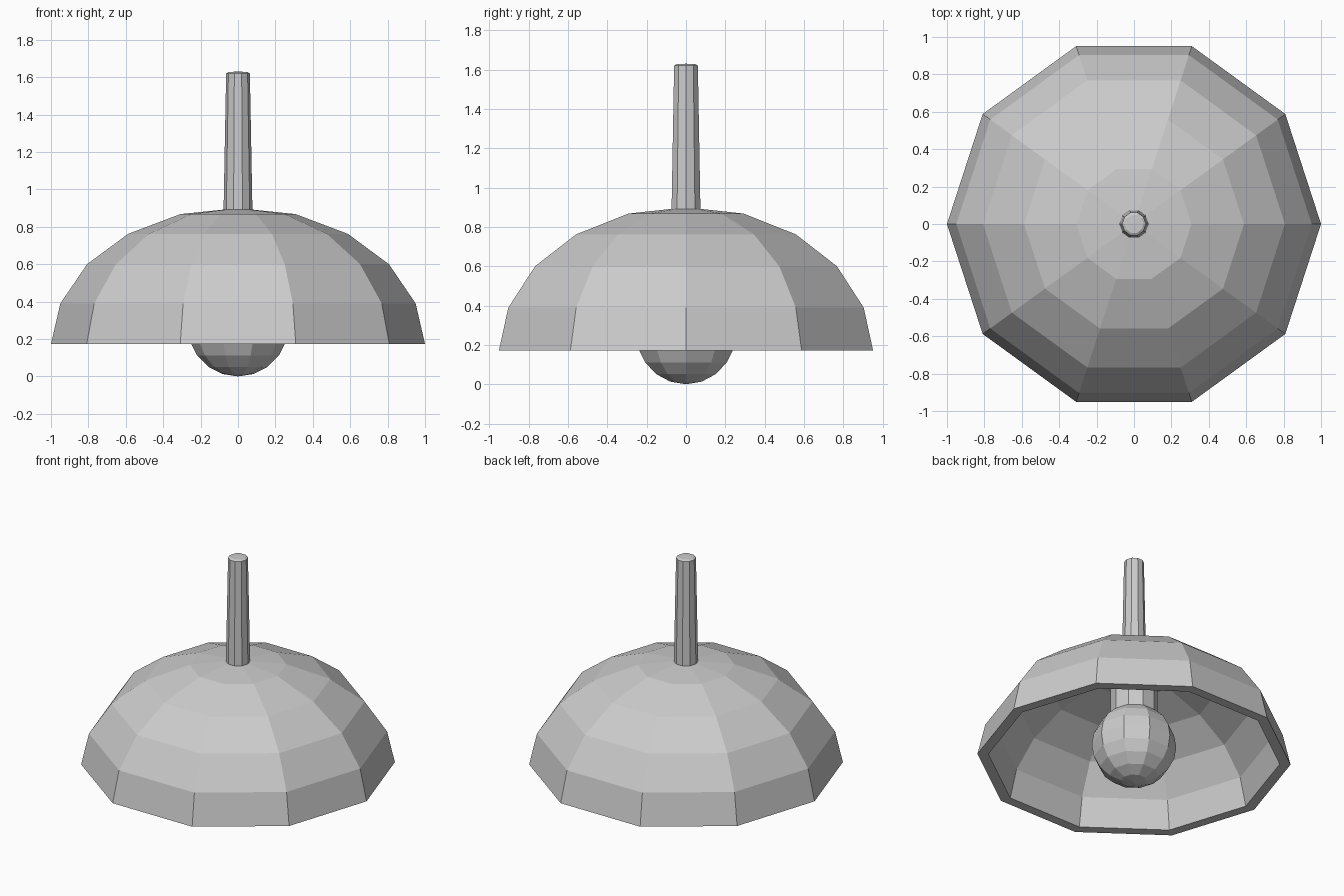
import bpy, bmesh, math

if "Cube" in bpy.data.objects:
    bpy.data.objects.remove(bpy.data.objects["Cube"])

SIDES = 10


def lathe(name, profile, closed=False):
    """Spin (radius, z) points around the z axis; radius 0 makes a pole."""
    bm = bmesh.new()
    rings = []
    for r, z in profile:
        if r == 0:
            rings.append([bm.verts.new((0, 0, z))] * SIDES)
        else:
            rings.append([bm.verts.new((r * math.cos(math.tau * i / SIDES),
                                        r * math.sin(math.tau * i / SIDES), z))
                          for i in range(SIDES)])
    pairs = list(zip(rings, rings[1:]))
    if closed:
        pairs.append((rings[-1], rings[0]))
    for a, b in pairs:
        for i in range(SIDES):
            j = (i + 1) % SIDES
            corners = list(dict.fromkeys([a[i], a[j], b[j], b[i]]))
            if len(corners) > 2:
                bm.faces.new(corners)
    bmesh.ops.recalc_face_normals(bm, faces=bm.faces)
    mesh = bpy.data.meshes.new(name)
    bm.to_mesh(mesh)
    bm.free()
    obj = bpy.data.objects.new(name, mesh)
    bpy.context.collection.objects.link(obj)
    return obj


# Faceted dome with a thick wall: outer skin up, inner skin back down
outer = [(1.0, 0.173), (0.95, 0.39), (0.807, 0.60), (0.588, 0.762),
         (0.308, 0.868), (0, 0.90)]
inner = [(0, 0.83), (0.288, 0.80), (0.546, 0.704), (0.75, 0.558),
         (0.883, 0.368), (0.93, 0.173)]
lathe("lamp_shade", outer + inner, closed=True)

# Tapered hanging stem with a slightly domed top
lathe("stem", [(0, 0.85), (0.077, 0.85), (0.077, 0.90), (0.0635, 1.62),
               (0.05, 1.628), (0, 1.63)])

# Socket between the dome and the bulb
lathe("bulb_socket", [(0, 0.42), (0.15, 0.42), (0.15, 0.84), (0, 0.84)])

# Round bulb
R = 0.27
bulb = [(R * math.sin(math.pi * k / 10) if 0 < k < 10 else 0,
         R - R * math.cos(math.pi * k / 10)) for k in range(11)]
lathe("bulb", bulb)
